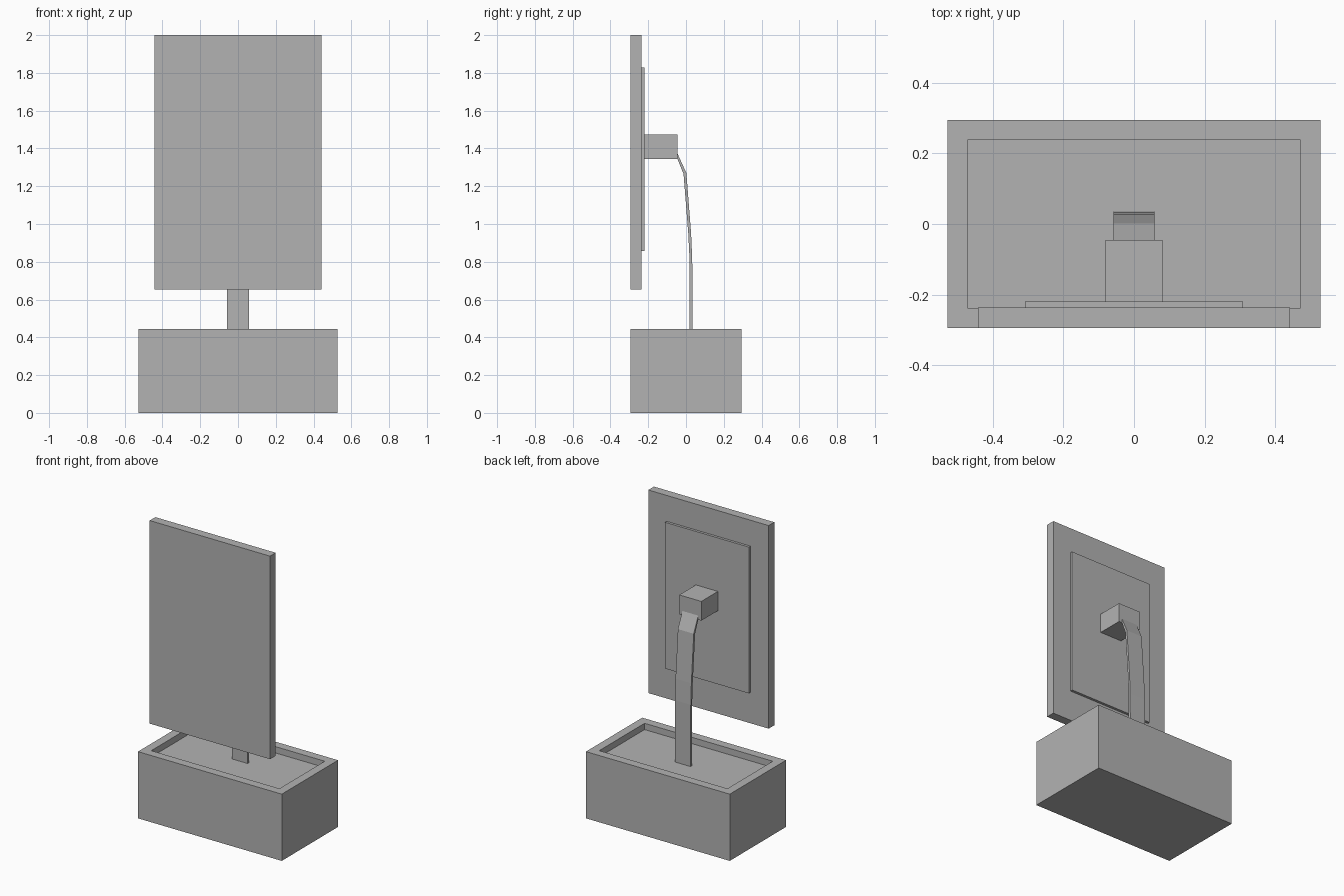
import bpy
import bmesh
from mathutils import Vector

default = bpy.data.objects.get("Cube")
if default:
    bpy.data.objects.remove(default, do_unlink=True)

GREY = (0.45, 0.45, 0.45, 1.0)
grey = bpy.data.materials.new("plain grey")
grey.use_nodes = True
grey.diffuse_color = GREY
grey.node_tree.nodes["Principled BSDF"].inputs["Base Color"].default_value = GREY


def finish(name, bm):
    """Turn a bmesh into a named, flat-shaded grey object."""
    bmesh.ops.recalc_face_normals(bm, faces=bm.faces)
    mesh = bpy.data.meshes.new(name)
    bm.to_mesh(mesh)
    bm.free()
    mesh.materials.append(grey)
    obj = bpy.data.objects.new(name, mesh)
    bpy.context.collection.objects.link(obj)
    return obj


def box_bmesh(low, high):
    low, high = Vector(low), Vector(high)
    bm = bmesh.new()
    bmesh.ops.create_cube(bm, size=1)
    bmesh.ops.scale(bm, vec=high - low, verts=bm.verts)
    bmesh.ops.translate(bm, vec=(low + high) / 2, verts=bm.verts)
    return bm


def box(name, half_width, y, z):
    return finish(name, box_bmesh((-half_width, y[0], z[0]), (half_width, y[1], z[1])))


# Base with a shallow tray sunk into its top
bm = box_bmesh((-0.528, -0.295, 0), (0.528, 0.295, 0.443))
top = max(bm.faces, key=lambda f: f.calc_center_median().z)
bmesh.ops.inset_region(bm, faces=[top], thickness=0.081)
floor = bmesh.ops.extrude_discrete_faces(bm, faces=[top])["faces"][0]
bmesh.ops.translate(bm, vec=(0, 0, -0.042), verts=floor.verts)
finish("base", bm)

# Upright screen, its raised back panel and the mounting block
box("screen", 0.442, (-0.295, -0.236), (0.652, 2.0))
box("back_panel", 0.308, (-0.236, -0.219), (0.857, 1.828))
box("mount_block", 0.081, (-0.219, -0.045), (1.345, 1.473))

# Bent arm: a side profile extruded across its width
back_edge = [(0.035, 0.4), (0.033, 0.81), (0.027, 0.95), (0.002, 1.27), (-0.046, 1.375)]
front_edge = [(-0.046, 1.346), (-0.013, 1.265), (0.012, 0.95), (0.019, 0.81), (0.018, 0.4)]
bm = bmesh.new()
side = bm.faces.new([bm.verts.new((-0.058, y, z)) for y, z in back_edge + front_edge])
swept = bmesh.ops.extrude_face_region(bm, geom=[side])["geom"]
bmesh.ops.translate(bm, vec=(0.116, 0, 0),
                    verts=[v for v in swept if isinstance(v, bmesh.types.BMVert)])
finish("support_arm", bm)
